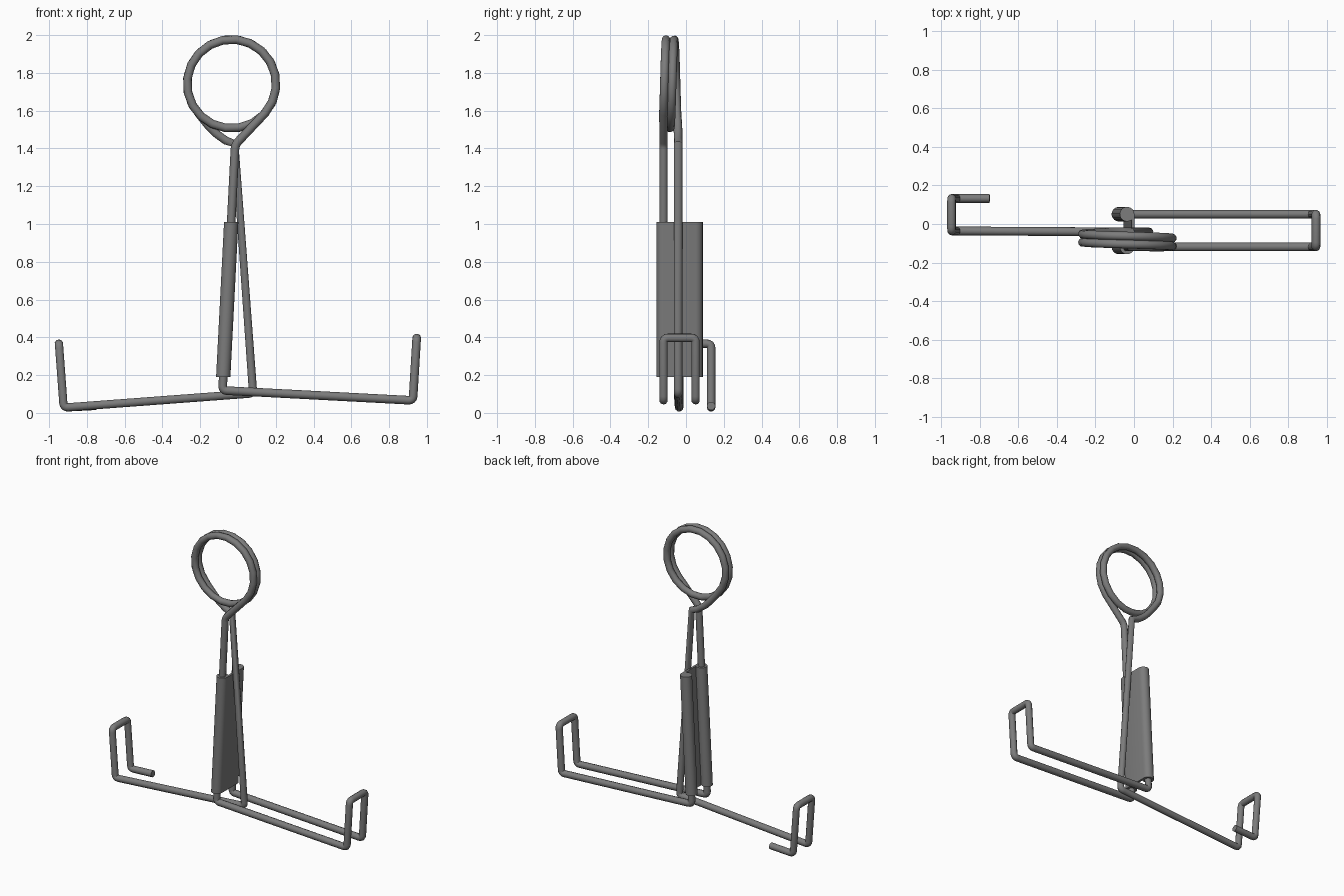
import bpy
import math
from mathutils import Vector

if "Cube" in bpy.data.objects:
    bpy.data.objects.remove(bpy.data.objects["Cube"])

R = 0.0228                      # wire radius
YF, YB = -0.119, 0.051          # front and back wire of the handled leg
YC = -0.042                     # second leg
COIL = Vector((-0.034, 0, 1.742))
COIL_R = 0.2355

dark = bpy.data.materials.new("dark_steel")
dark.diffuse_color = (0.2, 0.2, 0.2, 1)
dark.use_nodes = True
dark.node_tree.nodes["Principled BSDF"].inputs["Base Color"].default_value = dark.diffuse_color


def fillet(points, radius=0.024, steps=4):
    """Round every inner corner of an open path."""
    pts = [Vector(p) for p in points]
    out = [pts[0]]
    for a, b, c in zip(pts, pts[1:], pts[2:]):
        u, v = (a - b).normalized(), (c - b).normalized()
        d = min(radius, (a - b).length * 0.45, (c - b).length * 0.45)
        p, q = b + u * d, b + v * d
        for i in range(steps + 1):
            t = i / steps
            out.append(p * (1 - t) ** 2 + b * 2 * t * (1 - t) + q * t * t)
    out.append(pts[-1])
    return out


def finish(obj, angle=40):
    bpy.ops.object.select_all(action='DESELECT')
    obj.select_set(True)
    bpy.context.view_layer.objects.active = obj
    if obj.type == 'CURVE':
        bpy.ops.object.convert(target='MESH')
    bpy.ops.object.shade_smooth_by_angle(angle=math.radians(angle))
    obj.data.materials.append(dark)


def leg_x(z):
    """x of the sleeved leg at height z."""
    return -0.082 + (z - 0.119) * (0.067 / 1.301)


# Second leg, left arm and its hook
left_part = fillet([
    (-0.75, 0.133, 0.037), (-0.923, 0.133, 0.028), (-0.948, 0.133, 0.366),
    (-0.948, -0.036, 0.366), (-0.923, -0.036, 0.028), (0.08, YC, 0.103),
    (-0.016, YC, 1.424)])
left_part += [Vector(p) for p in ((-0.065, YC, 1.442), (-0.12, YC, 1.482),
                                  (-0.16, YC - 0.001, 1.524))]

# Coil of one and three quarter turns
coil = []
A0, A1, N = 223, -401, 35
for i in range(N + 1):
    deg = A0 + (A1 - A0) * i / N
    a = math.radians(deg)
    y = -0.063 - (90 - deg) * 0.042 / 360
    coil.append(COIL + Vector((COIL_R * math.cos(a), y, COIL_R * math.sin(a))))

# Sleeved leg, right arm loop and the return leg
right_part = fillet([
    coil[-1], (-0.015, YF, 1.42), (-0.082, YF, 0.119), (0.926, YF, 0.066),
    (0.946, YF, 0.397), (0.946, YB, 0.397), (0.926, YB, 0.066),
    (-0.082, YB, 0.119), (leg_x(1.008), YB, 1.008)])[1:]

path = left_part + coil + right_part
curve = bpy.data.curves.new("spring_wire", 'CURVE')
curve.dimensions = '3D'
curve.bevel_depth = R
curve.bevel_resolution = 3
curve.use_fill_caps = True
spline = curve.splines.new('POLY')
spline.points.add(len(path) - 1)
for sp, p in zip(spline.points, path):
    sp.co = (*p, 1)
wire = bpy.data.objects.new("spring_wire", curve)
bpy.context.collection.objects.link(wire)
finish(wire, 50)

# Grip plate rolled around both wires of the leg
RO = 0.038
gap = math.degrees(math.acos(R / RO))
profile = []
for yc, start, end in ((YF, gap, 360), (YB, 0, 360 - gap)):
    for i in range(17):
        a = math.radians(start + (end - start) * i / 16)
        profile.append((RO * math.cos(a), yc + RO * math.sin(a)))
n = len(profile)
verts = [(x + leg_x(z), y, z) for z in (0.19, 1.01) for x, y in profile]
faces = [(i, (i + 1) % n, n + (i + 1) % n, n + i) for i in range(n)]
faces += [tuple(reversed(range(n))), tuple(range(n, 2 * n))]
mesh = bpy.data.meshes.new("grip_sleeve")
mesh.from_pydata(verts, [], faces)
grip = bpy.data.objects.new("grip_sleeve", mesh)
bpy.context.collection.objects.link(grip)
finish(grip)
